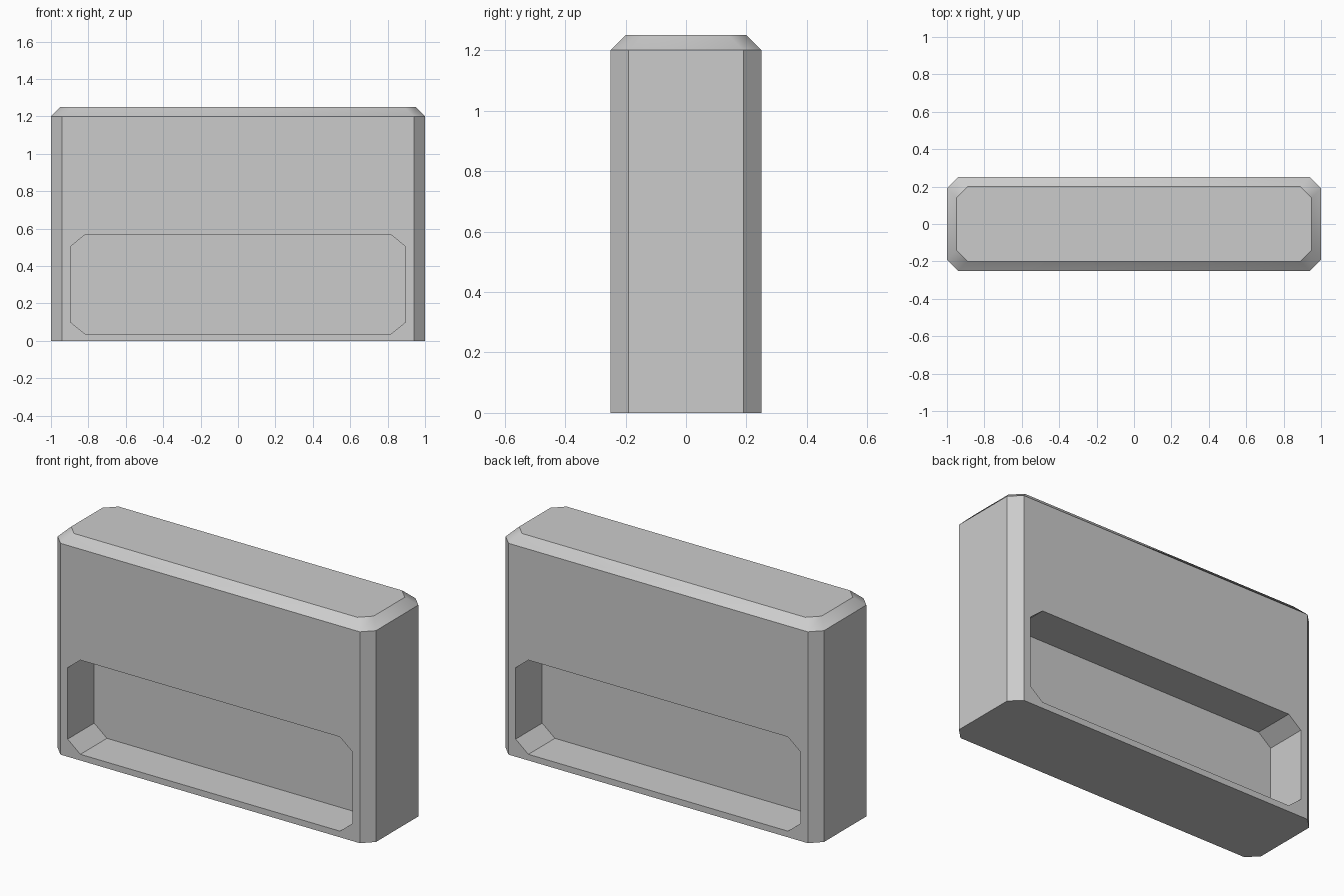
import bpy, bmesh, math

if "Cube" in bpy.data.objects:
    bpy.data.objects.remove(bpy.data.objects["Cube"])


def octagon(hx, hy, cx, cy):
    """Rectangle outline with cut corners, counter-clockwise."""
    return [(hx, -hy + cy), (hx, hy - cy), (hx - cx, hy), (-hx + cx, hy),
            (-hx, hy - cy), (-hx, -hy + cy), (-hx + cx, -hy), (hx - cx, -hy)]


def loft(name, rings):
    """Solid skinned through matching rings of points, capped at both ends."""
    bm = bmesh.new()
    loops = [[bm.verts.new(p) for p in ring] for ring in rings]
    n = len(loops[0])
    for a, b in zip(loops, loops[1:]):
        for i in range(n):
            j = (i + 1) % n
            bm.faces.new((a[i], a[j], b[j], b[i]))
    bm.faces.new(loops[0])
    bm.faces.new(loops[-1])
    bmesh.ops.recalc_face_normals(bm, faces=bm.faces)
    mesh = bpy.data.meshes.new(name)
    bm.to_mesh(mesh)
    bm.free()
    obj = bpy.data.objects.new(name, mesh)
    bpy.context.collection.objects.link(obj)
    return obj


# Main block with cut vertical corners and a bevelled top rim
outer = octagon(1.0, 0.25, 0.06, 0.06)
inner = octagon(0.95, 0.20, 0.06, 0.06)
block = loft("block", [[(x, y, 0.0) for x, y in outer],
                       [(x, y, 1.2) for x, y in outer],
                       [(x, y, 1.25) for x, y in inner]])
bpy.context.view_layer.objects.active = block
block.select_set(True)

# Deep pockets on front and back, leaving a thin web in the middle
pocket = octagon(0.895, 0.2675, 0.08, 0.065)
for side in (-1, 1):
    cutter = loft("pocket_cutter", [[(x, side * y, z + 0.3025) for x, z in pocket]
                                    for y in (0.012, 0.4)])
    cutter.hide_render = True
    cut = block.modifiers.new("pocket", 'BOOLEAN')
    cut.operation = 'DIFFERENCE'
    cut.solver = 'EXACT'
    cut.object = cutter
    bpy.ops.object.modifier_apply(modifier=cut.name)
    bpy.data.objects.remove(cutter, do_unlink=True)

# Soft rim corners, crisp edges elsewhere
bpy.ops.object.shade_smooth_by_angle(angle=math.radians(33))
